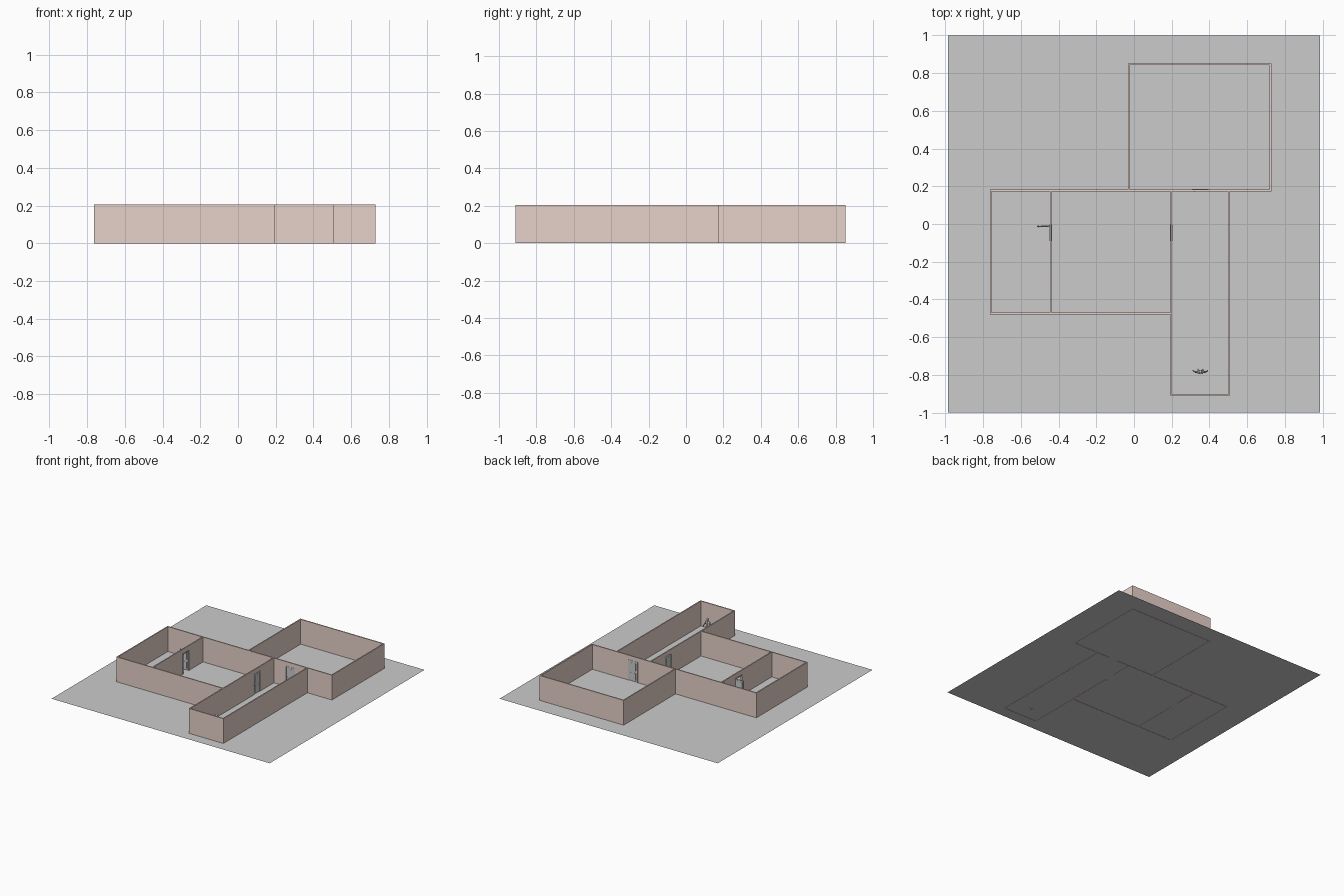
import bpy, bmesh
from math import radians, pi
from mathutils import Vector, Matrix

if "Cube" in bpy.data.objects:
    bpy.data.objects.remove(bpy.data.objects["Cube"])

T, H = 0.009, 0.205          # wall thickness and height
DW, DH = 0.08, 0.165         # door opening
Z0 = 0.002                   # floor level

wall_mat = bpy.data.materials.new("wall_plaster")
wall_mat.diffuse_color = (0.8, 0.64, 0.59, 1)
wall_mat.use_nodes = True
wall_mat.node_tree.nodes["Principled BSDF"].inputs["Base Color"].default_value = wall_mat.diffuse_color


def finish(bm, name, mat=None, smooth=False):
    bmesh.ops.recalc_face_normals(bm, faces=bm.faces)
    me = bpy.data.meshes.new(name)
    bm.to_mesh(me)
    bm.free()
    if mat:
        me.materials.append(mat)
    for p in me.polygons:
        p.use_smooth = smooth
    ob = bpy.data.objects.new(name, me)
    bpy.context.collection.objects.link(ob)
    return ob


def prism(bm, pts, thick, mat):
    """Extrude an (x, z) outline along y, centred on y = 0, then place it."""
    f = bm.faces.new([bm.verts.new(mat @ Vector((x, -thick / 2, z))) for x, z in pts])
    new = bmesh.ops.extrude_face_region(bm, geom=[f])["geom"]
    shift = mat.to_3x3() @ Vector((0, thick, 0))
    bmesh.ops.translate(bm, vec=shift, verts=[g for g in new if isinstance(g, bmesh.types.BMVert)])


def rect(x0, x1, z0, z1):
    return [(x0, z0), (x1, z0), (x1, z1), (x0, z1)]


def wall(name, a, b, door=None):
    """Straight wall from a to b; door = distance of the opening's centre from a."""
    a, b = Vector((*a, 0)), Vector((*b, 0))
    d = b - a
    L = d.length
    m = Matrix.Translation(a) @ d.to_track_quat('X', 'Z').to_matrix().to_4x4()
    pts = [(0, 0)]
    if door:
        l, r = door - DW / 2, door + DW / 2
        pts += [(l, 0), (l, DH), (r, DH), (r, 0)]
    pts += [(L, 0), (L, H), (0, H)]
    bm = bmesh.new()
    prism(bm, pts, T, m)
    finish(bm, name, wall_mat)


def door(name, x, y, facing, swing):
    """Frame plus panelled leaf, hinged at the +x end of the local opening."""
    m = Matrix.Translation((x, y, 0)) @ Matrix.Rotation(radians(facing), 4, 'Z')
    w, f = DW / 2, 0.004
    bm = bmesh.new()
    prism(bm, [(-w - f, Z0), (-w + f, Z0), (-w + f, DH - f), (w - f, DH - f), (w - f, Z0),
               (w + f, Z0), (w + f, DH + f), (-w - f, DH + f)], T + 0.004, m)
    finish(bm, name + "_frame")
    # leaf with raised panels and knobs on both sides
    h = m @ Matrix.Translation((w - f, 0, 0)) @ Matrix.Rotation(radians(swing), 4, 'Z')
    lw = DW - 2 * f
    bm = bmesh.new()
    prism(bm, rect(-lw, 0, Z0 + 0.001, DH - f), 0.005, h)
    for z0, z1 in ((0.015, 0.07), (0.09, 0.15)):
        prism(bm, rect(-lw + 0.012, -0.012, z0, z1), 0.007, h)
    for s in (-1, 1):
        bmesh.ops.create_uvsphere(bm, u_segments=8, v_segments=6, radius=0.003,
                                  matrix=h @ Matrix.Translation((-lw + 0.006, s * 0.005, 0.08)))
    finish(bm, name + "_leaf")


def limb(bm, p, q, r0, r1):
    """Tapered segment with a rounded joint at each end."""
    p, q = Vector(p), Vector(q)
    d = q - p
    m = Matrix.Translation((p + q) / 2) @ d.to_track_quat('Z', 'Y').to_matrix().to_4x4()
    bmesh.ops.create_cone(bm, cap_ends=True, segments=12, radius1=r0, radius2=r1,
                          depth=d.length, matrix=m)
    for c, r in ((p, r0), (q, r1)):
        bmesh.ops.create_uvsphere(bm, u_segments=12, v_segments=8, radius=r,
                                  matrix=Matrix.Translation(c))


# floor slab
bm = bmesh.new()
bm.faces.new([bm.verts.new((x, y, Z0)) for x, y in
              ((-0.987, -1), (0.987, -1), (0.987, 1), (-0.987, 1))])
finish(bm, "floor")

# walls
t = T / 2
XL, XD, XC, XE, XB, XR = -0.76, -0.442, 0.198, 0.502, -0.028, 0.724
YB, YM, YF, YC = 0.848, 0.178, -0.475, -0.908
wall("middle_wall", (XL - t, YM), (XR + t, YM), 0.352 - XL + t)
wall("back_room_back_wall", (XB - t, YB), (XR + t, YB))
wall("back_room_left_wall", (XB, YM + t), (XB, YB - t))
wall("back_room_right_wall", (XR, YM + t), (XR, YB - t))
wall("left_room_left_wall", (XL, YF + t), (XL, YM - t))
wall("left_room_front_wall", (XL - t, YF), (XC - t, YF))
wall("divider_wall", (XD, YF + t), (XD, YM - t), -0.047 - YF - t)
wall("corridor_left_wall", (XC, YC + t), (XC, YM - t), -0.047 - YC - t)
wall("corridor_right_wall", (XE, YC + t), (XE, YM - t))
wall("corridor_front_wall", (XC - t, YC), (XE + t, YC))

# doors
door("back_door", 0.352, YM, 0, 0)
door("corridor_door", XC, -0.047, 90, 0)
door("divider_door", XD, -0.047, 90, -88)

# standing figure in the corridor, arms held out and down
bm = bmesh.new()
for s in (-1, 1):
    limb(bm, (s * 0.008, 0, 0.075), (s * 0.010, 0, 0.040), 0.0085, 0.006)
    limb(bm, (s * 0.010, 0, 0.040), (s * 0.011, -0.002, 0.007), 0.006, 0.004)
    limb(bm, (s * 0.011, -0.003, 0.005), (s * 0.013, 0.012, 0.004), 0.0045, 0.0035)
    limb(bm, (s * 0.015, 0, 0.119), (s * 0.027, 0, 0.098), 0.0055, 0.0042)
    limb(bm, (s * 0.027, 0, 0.098), (s * 0.037, 0.006, 0.079), 0.0042, 0.003)
    limb(bm, (s * 0.037, 0.006, 0.079), (s * 0.039, 0.009, 0.071), 0.0035, 0.0025)
    limb(bm, (s * 0.006, 0, 0.078), (s * 0.008, 0, 0.114), 0.009, 0.010)
limb(bm, (0, 0, 0.118), (0, 0.001, 0.132), 0.006, 0.0045)
bmesh.ops.create_uvsphere(bm, u_segments=16, v_segments=10, radius=0.01,
                          matrix=Matrix.Translation((0, 0.002, 0.141)) @ Matrix.Diagonal((0.85, 1, 1.2, 1)))
fig = finish(bm, "standing_figure", smooth=True)
fig.location = (0.352, -0.785, 0)
bpy.context.view_layer.objects.active = fig
fig.select_set(True)
bpy.ops.object.shade_smooth_by_angle(angle=pi / 4)
